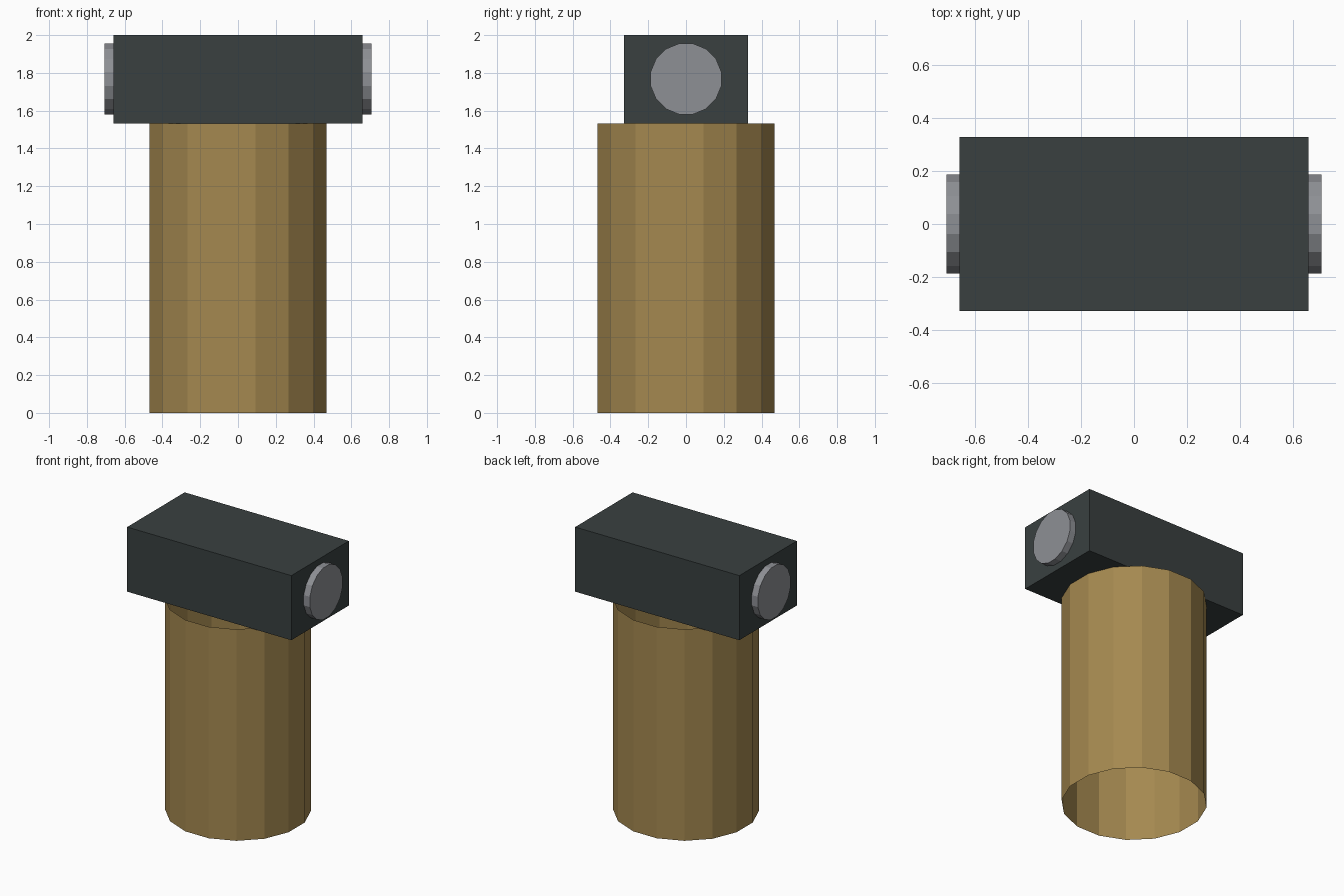
import bpy
from math import pi
from mathutils import Matrix

cube = bpy.data.objects.get("Cube")
if cube:
    bpy.data.objects.remove(cube, do_unlink=True)


def material(name, rgb):
    mat = bpy.data.materials.new(name)
    mat.use_nodes = True
    colour = (*rgb, 1)
    mat.diffuse_color = colour
    mat.node_tree.nodes["Principled BSDF"].inputs["Base Color"].default_value = colour
    return mat


def finish(name, mat):
    obj = bpy.context.object
    obj.name = obj.data.name = name
    obj.data.materials.append(mat)
    return obj


def prism(name, mat, radius, depth, location, axis, caps):
    """Sixteen-sided cylinder with flat sides facing the main axes."""
    bpy.ops.mesh.primitive_cylinder_add(
        vertices=16, radius=radius, depth=depth, location=location, end_fill_type=caps)
    obj = finish(name, mat)
    obj.data.transform(Matrix.Rotation(pi / 16, 4, "Z"))
    if axis == "X":
        obj.data.transform(Matrix.Rotation(pi / 2, 4, "Y"))
    return obj


tan = material("tan", (0.376, 0.25, 0.08))
charcoal = material("charcoal", (0.041, 0.051, 0.051))
grey = material("grey", (0.27, 0.279, 0.301))

# Open tube, without end faces
prism("handle_tube", tan, 0.479, 1.532, (0, 0, 0.766), "Z", "NOTHING")

# Rectangular head
bpy.ops.mesh.primitive_cube_add(size=1, location=(0, 0, 1.766))
head = finish("head_block", charcoal)
head.data.transform(Matrix.Diagonal((1.316, 0.658, 0.468, 1)))

# Round striking plates on both ends
for side, x in (("left", 1), ("right", -1)):
    prism(f"{side}_end_disc", grey, 0.191, 0.06, (x * 0.677, 0, 1.768), "X", "NGON")
